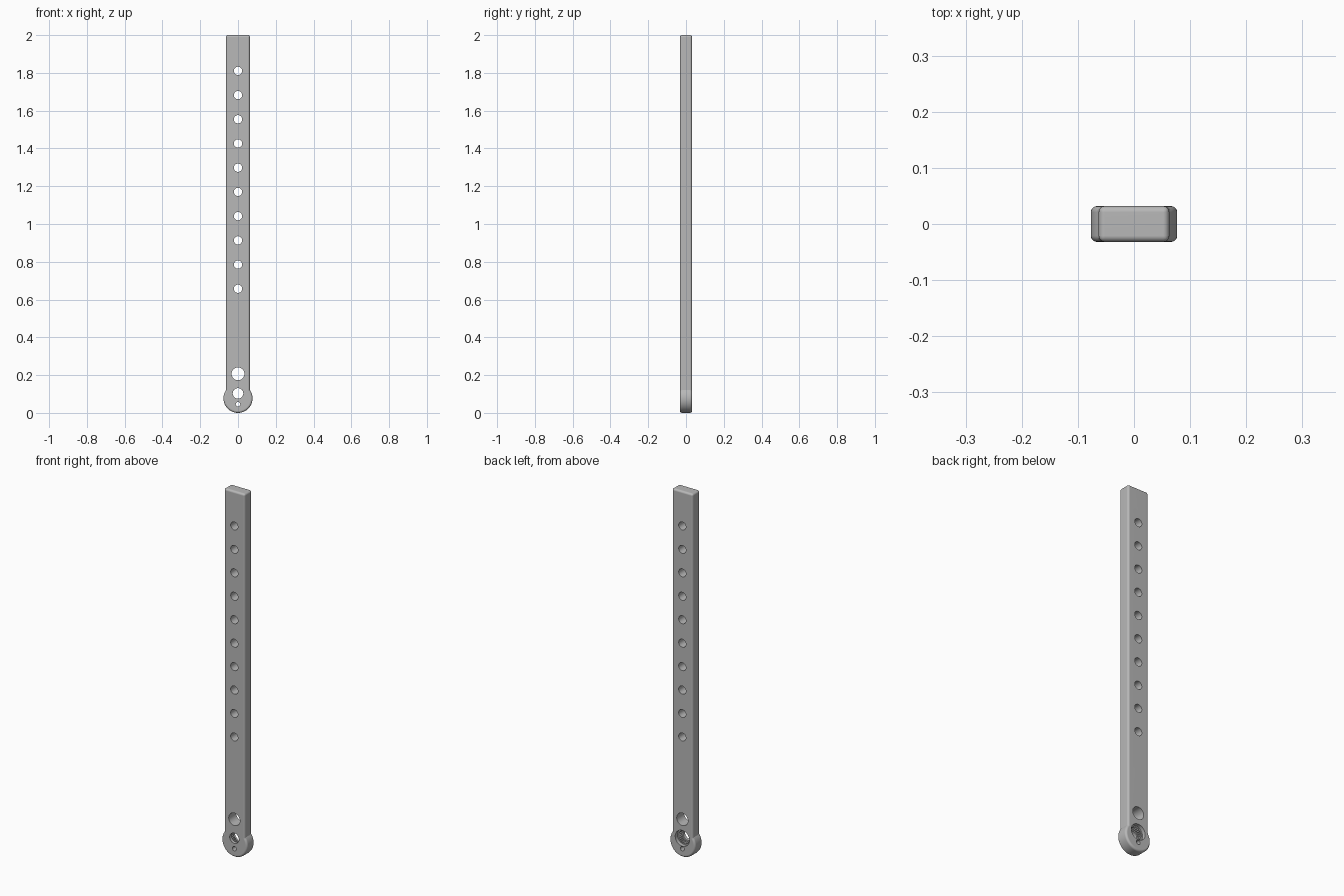
import bpy, bmesh, math

default = bpy.data.objects.get("Cube")
if default:
    bpy.data.objects.remove(default, do_unlink=True)

HALF_W, HALF_T, HEAD_R, TOP = 0.063, 0.032, 0.077, 2.0
FILLET = 0.011
HUB_Z = 0.103

grey = bpy.data.materials.new("satin grey")
grey.use_nodes = True
colour = (0.48, 0.48, 0.48, 1)
grey.diffuse_color = colour
grey.node_tree.nodes["Principled BSDF"].inputs["Base Color"].default_value = colour


def prism(name, outline, y0, y1, fillet=0):
    """Extrude an x-z outline along y, optionally rounding its sharp edges."""
    bm = bmesh.new()
    face = bm.faces.new([bm.verts.new((x, y0, z)) for x, z in outline])
    moved = bmesh.ops.extrude_face_region(bm, geom=[face])["geom"]
    for v in moved:
        if isinstance(v, bmesh.types.BMVert):
            v.co.y = y1
    bmesh.ops.recalc_face_normals(bm, faces=bm.faces)
    if fillet:
        sharp = [e for e in bm.edges if e.calc_face_angle(0) > 1]
        bmesh.ops.bevel(bm, geom=sharp, offset=fillet, segments=4,
                        profile=0.5, affect='EDGES')
    mesh = bpy.data.meshes.new(name)
    bm.to_mesh(mesh)
    bm.free()
    obj = bpy.data.objects.new(name, mesh)
    bpy.context.collection.objects.link(obj)
    mesh.materials.append(grey)
    return obj


def circle(z, r, n=32, tooth=0):
    """Circle outline; tooth makes every other point dip inward."""
    return [((r - tooth * (i % 2)) * math.cos(math.tau * i / n),
             z + (r - tooth * (i % 2)) * math.sin(math.tau * i / n))
            for i in range(n)]


# Flat bar with a wider round end
neck = math.acos(HALF_W / HEAD_R)
steps = 56
sweep = math.pi + 2 * neck
arc = [(HEAD_R * math.cos(neck - sweep * i / steps),
        HEAD_R + HEAD_R * math.sin(neck - sweep * i / steps))
       for i in range(steps + 1)]
bar = prism("perforated_bar", [(-HALF_W, TOP), (HALF_W, TOP)] + arc,
            -HALF_T, HALF_T, FILLET)

# Row of mounting holes, cable hole, hub hole and set screw hole
through = [(0.657 + 0.1282 * i, 0.022) for i in range(10)]
through += [(0.207, 0.034), (HUB_Z, 0.028), (0.046, 0.012)]
cutters = [prism("hole_cutter", circle(z, r), -0.1, 0.1) for z, r in through]

# Stepped hub recess with a toothed socket on the back
cutters.append(prism("recess_cutter", circle(HUB_Z, 0.043, 48), 0.012, 0.1))
cutters.append(prism("spline_cutter", circle(HUB_Z, 0.038, 50, 0.004), -0.014, 0.09))

bpy.ops.object.select_all(action='DESELECT')
bpy.context.view_layer.objects.active = bar
bar.select_set(True)
for cutter in cutters:
    cutter.hide_render = True
    cut = bar.modifiers.new("cut", 'BOOLEAN')
    cut.operation = 'DIFFERENCE'
    cut.solver = 'EXACT'
    cut.object = cutter
    bpy.ops.object.modifier_apply(modifier=cut.name)
    bpy.data.objects.remove(cutter, do_unlink=True)

# Smooth fillets and bores, flat broad faces
bpy.ops.object.shade_smooth_by_angle(angle=math.radians(30))
weighted = bar.modifiers.new("weighted normals", 'WEIGHTED_NORMAL')
weighted.keep_sharp = True
